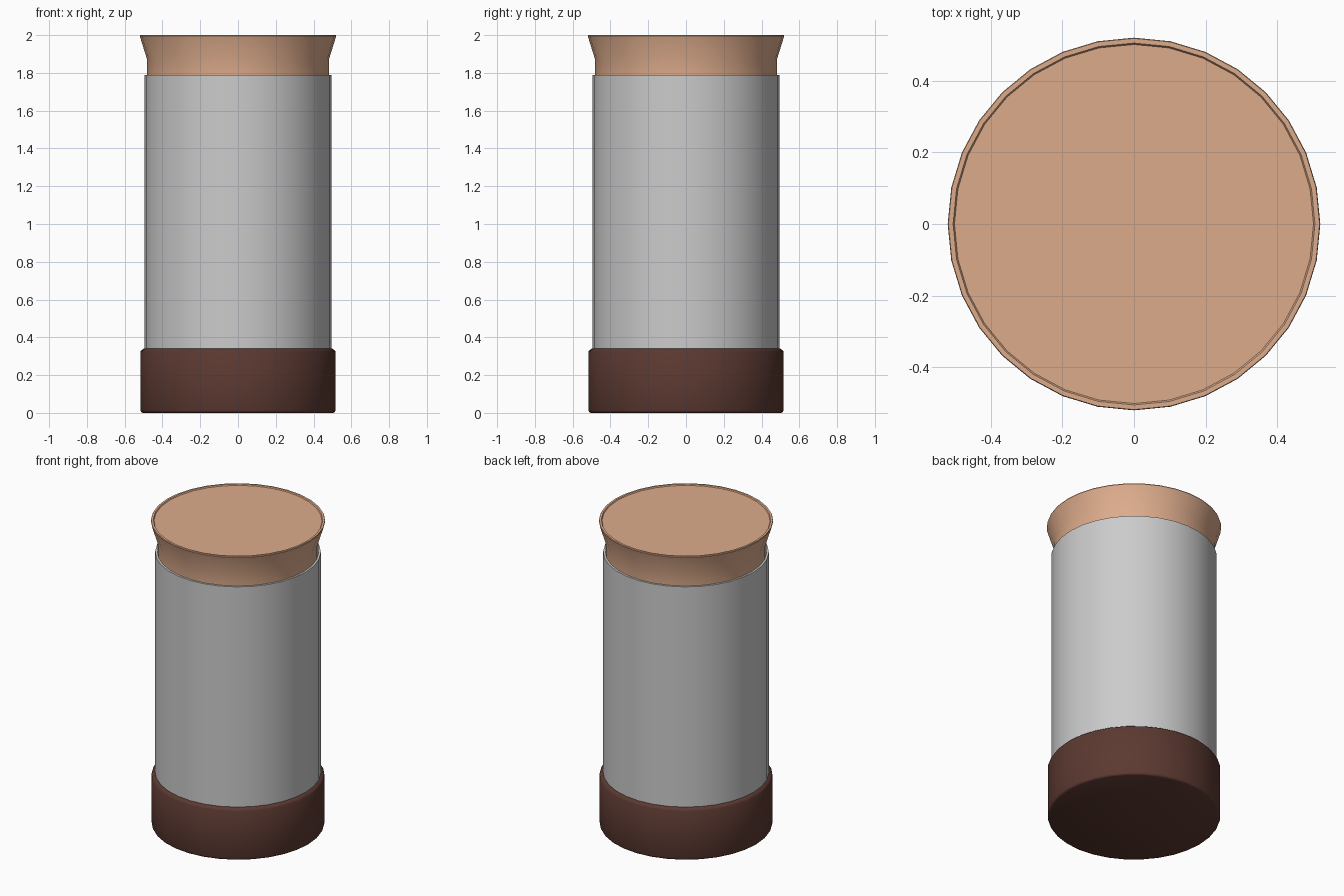
import bpy, bmesh
from math import cos, sin, tau, radians

if "Cube" in bpy.data.objects:
    bpy.data.objects.remove(bpy.data.objects["Cube"])

SIDES = 32


def lathe(name, profile, color=None, angle=35):
    """Spin a bottom-to-top (radius, z) profile and cap both ends."""
    bm = bmesh.new()
    rings = [[bm.verts.new((r * cos(tau * i / SIDES), r * sin(tau * i / SIDES), z))
              for i in range(SIDES)] for r, z in profile]
    for low, high in zip(rings, rings[1:]):
        for i in range(SIDES):
            j = (i + 1) % SIDES
            bm.faces.new((low[i], low[j], high[j], high[i]))
    bm.faces.new(rings[0][::-1])
    bm.faces.new(rings[-1])
    mesh = bpy.data.meshes.new(name)
    bm.to_mesh(mesh)
    bm.free()
    obj = bpy.data.objects.new(name, mesh)
    bpy.context.collection.objects.link(obj)
    if color:
        mat = bpy.data.materials.new(name + "_color")
        mat.diffuse_color = (*color, 1)
        mat.use_nodes = True
        mat.node_tree.nodes["Principled BSDF"].inputs["Base Color"].default_value = mat.diffuse_color
        mesh.materials.append(mat)
    bpy.ops.object.select_all(action='DESELECT')
    obj.select_set(True)
    bpy.context.view_layer.objects.active = obj
    bpy.ops.object.shade_smooth_by_angle(angle=radians(angle))
    return obj


# Dark base cup with softened rims
lathe("base", [(0.503, 0), (0.512, 0.004), (0.516, 0.014), (0.516, 0.325),
               (0.511, 0.333), (0.495, 0.342)], (0.107, 0.041, 0.031), 60)

# Plain grey cylinder body
lathe("body", [(0.494, 0.3), (0.494, 1.79)])

# Flared stopper with a thin rim round a very shallow recess
lathe("stopper", [(0.481, 1.77), (0.481, 1.87), (0.52, 1.995), (0.518, 2.0),
                  (0.505, 2.0), (0.501, 1.994)], (0.72, 0.41, 0.26))
